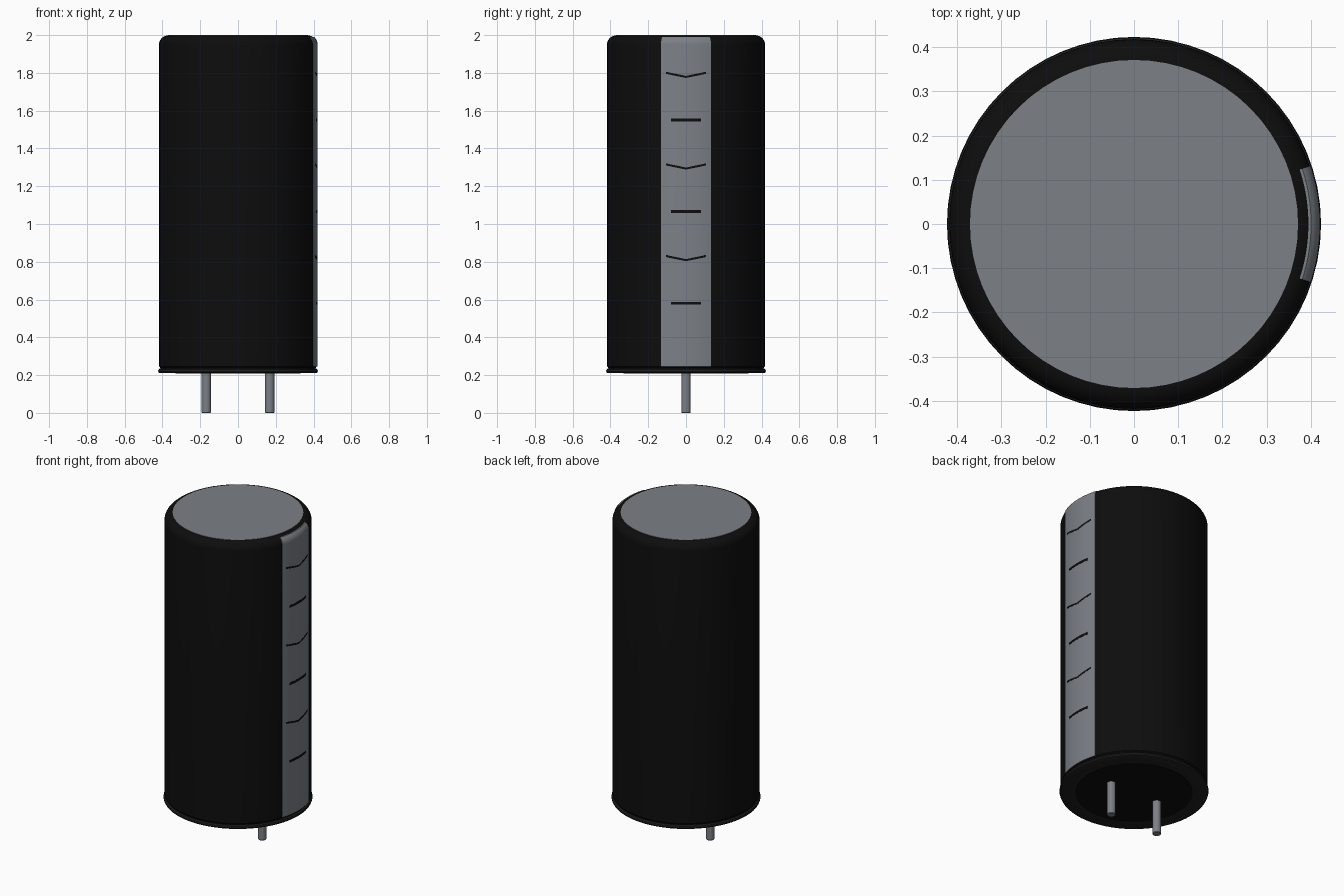
import bpy, bmesh, math

cube = bpy.data.objects.get("Cube")
if cube:
    bpy.data.objects.remove(cube, do_unlink=True)


def material(name, rgb):
    m = bpy.data.materials.new(name)
    m.use_nodes = True
    m.diffuse_color = (*rgb, 1)
    m.node_tree.nodes["Principled BSDF"].inputs["Base Color"].default_value = (*rgb, 1)
    return m


black = material("black sleeve", (0.004, 0.004, 0.004))
charcoal = material("charcoal rim", (0.014, 0.014, 0.015))
grey = material("metal grey", (0.2, 0.215, 0.24))

SEG = 64
BODY_R = 0.418
STRIPE_R = 0.421


def finish(name, bm, mat):
    bmesh.ops.recalc_face_normals(bm, faces=bm.faces)
    me = bpy.data.meshes.new(name)
    bm.to_mesh(me)
    bm.free()
    me.materials.append(mat)
    ob = bpy.data.objects.new(name, me)
    bpy.context.collection.objects.link(ob)
    bpy.ops.object.select_all(action="DESELECT")
    ob.select_set(True)
    bpy.context.view_layer.objects.active = ob
    bpy.ops.object.shade_smooth_by_angle(angle=math.radians(35))
    return ob


def lathe(name, profile, mat, steps=SEG, x=0):
    """Revolve (radius, z) points about z; open ends are capped."""
    bm = bmesh.new()
    rings = [[bm.verts.new((x + r * math.cos(math.tau * i / steps),
                            r * math.sin(math.tau * i / steps), z))
              for i in range(steps)] for r, z in profile]
    for a, b in zip(rings, rings[1:]):
        for i in range(steps):
            j = (i + 1) % steps
            bm.faces.new((a[i], a[j], b[j], b[i]))
    bm.faces.new(rings[0])
    bm.faces.new(rings[-1])
    return finish(name, bm, mat)


def wrapped_plate(name, width, profile, mat, depth, drop=0, steps=12):
    """Thin plate bent round the +x side; drop makes it dip in the middle."""
    bm = bmesh.new()
    half = math.asin(width / STRIPE_R)
    grids = []
    for inset in (0, depth):
        grids.append([[bm.verts.new(((r - inset) * math.cos(t * half),
                                     (r - inset) * math.sin(t * half),
                                     z - drop * (1 - abs(t))))
                       for t in (2 * i / steps - 1 for i in range(steps + 1))]
                      for r, z in profile])
    for g in grids:
        for a, b in zip(g, g[1:]):
            for i in range(steps):
                bm.faces.new((a[i], a[i + 1], b[i + 1], b[i]))
    # Close the plate edges
    loops = [g[0] + [row[-1] for row in g[1:-1]] + g[-1][::-1]
             + [row[0] for row in g[-2:0:-1]] for g in grids]
    n = len(loops[0])
    for i in range(n):
        j = (i + 1) % n
        bm.faces.new((loops[0][i], loops[0][j], loops[1][j], loops[1][i]))
    return finish(name, bm, mat)


def shoulder(radius, top, bevel, sweep):
    """Rounded upper corner, starting at the wall."""
    return [(radius - bevel + bevel * math.cos(a), top - bevel + bevel * math.sin(a))
            for a in (math.radians(sweep) * i / 8 for i in range(9))]


# Sleeve with rounded shoulder, and the flat metal top
lathe("sleeve", [(0.41, 0.225), (0.412, 0.24), (BODY_R, 0.246)]
      + shoulder(BODY_R, 1.998, 0.048, 90), black)
lathe("top_disc", [(0.371, 1.99), (0.371, 2.0)], grey)

# Rolled lower rim and the plug it surrounds
lathe("lower_rim", [(0.33, 0.21), (0.414, 0.21), (0.42, 0.213), (0.423, 0.22),
                    (0.421, 0.229), (0.414, 0.234), (0.33, 0.234)], charcoal)
lathe("base_plug", [(0.332, 0.208), (0.332, 0.23)], black)

# Two leads
for side, x in (("right", -0.168), ("left", 0.168)):
    lathe(side + "_lead", [(0.022, 0), (0.025, 0.003), (0.025, 0.23)], grey, 24, x)

# Polarity stripe following the shoulder
wrapped_plate("polarity_stripe", 0.132,
              [(STRIPE_R, 0.245)] + shoulder(STRIPE_R, 2.0, 0.048, 55), grey, 0.006)

# Alternating chevrons and dashes on the stripe
mark_r = STRIPE_R + 0.0008
for k in range(3):
    z = 1.806 - 0.485 * k
    wrapped_plate(f"chevron_{k + 1}", 0.106, [(mark_r, z - 0.011), (mark_r, z)],
                  black, 0.002, 0.022)
    z -= 0.248
    wrapped_plate(f"dash_{k + 1}", 0.08, [(mark_r, z - 0.015), (mark_r, z)], black, 0.002)
